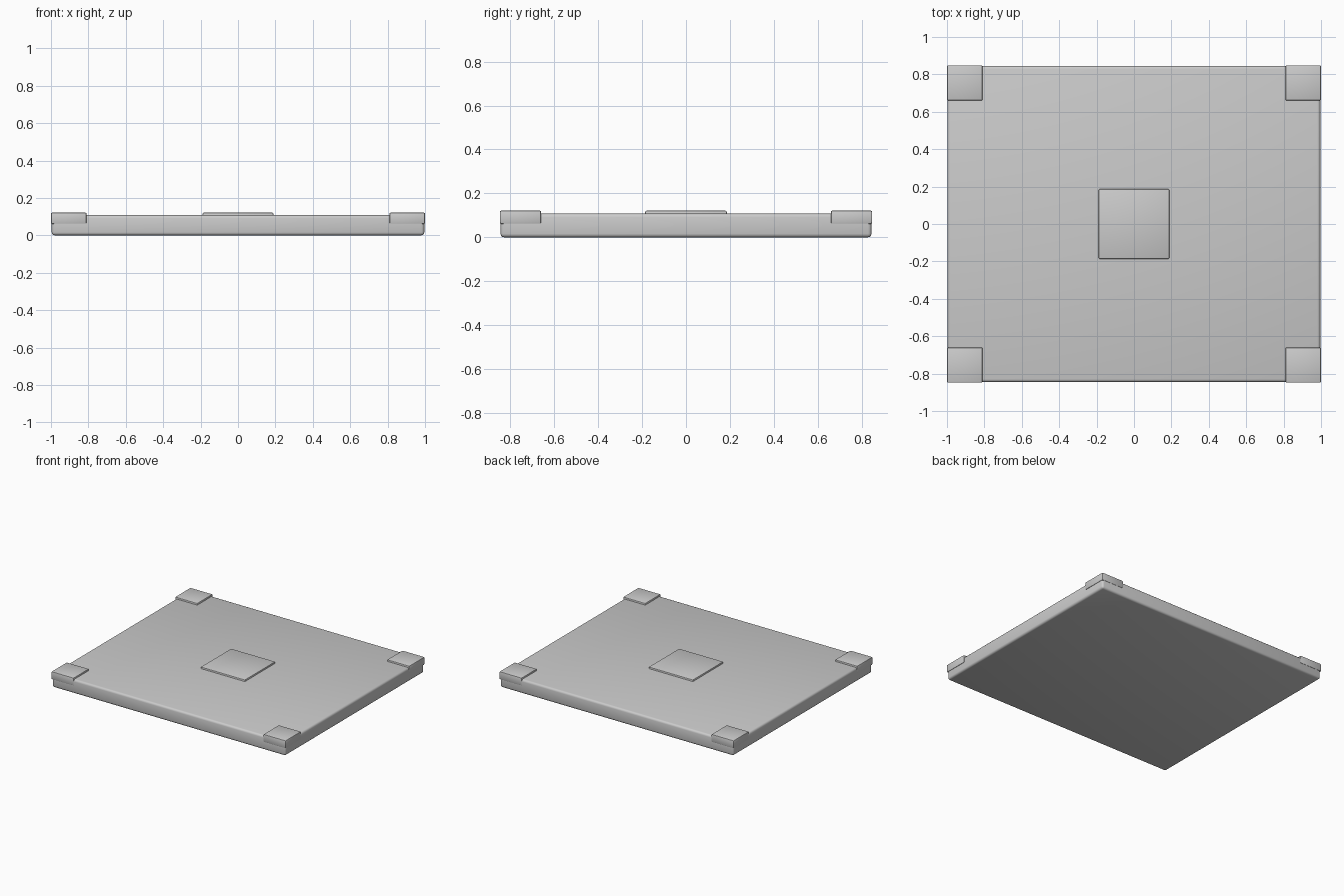
import bpy

if "Cube" in bpy.data.objects:
    bpy.data.objects.remove(bpy.data.objects["Cube"])


def box(name, center, size, bevel, segments=3):
    bpy.ops.mesh.primitive_cube_add(size=1, location=center)
    ob = bpy.context.object
    ob.name = name
    ob.scale = size
    bpy.ops.object.transform_apply(location=False, rotation=False, scale=True)
    mod = ob.modifiers.new("soft_edges", "BEVEL")
    mod.width = bevel
    mod.segments = segments
    bpy.ops.object.modifier_apply(modifier=mod.name)
    bpy.ops.object.shade_smooth_by_angle()
    return ob


# main slab, with softly rounded edges
box("slab", (0, 0, 0.054), (1.992, 1.69, 0.108), 0.016)

# raised square in the middle
box("center_plate", (0, 0, 0.091), (0.378, 0.372, 0.06), 0.006, 2)

# corner caps, standing slightly proud of the slab
for sx, side in ((-1, "left"), (1, "right")):
    for sy, end in ((-1, "front"), (1, "back")):
        box(f"corner_cap_{end}_{side}", (sx * 0.905, sy * 0.754, 0.091),
            (0.19, 0.188, 0.06), 0.006, 2)
